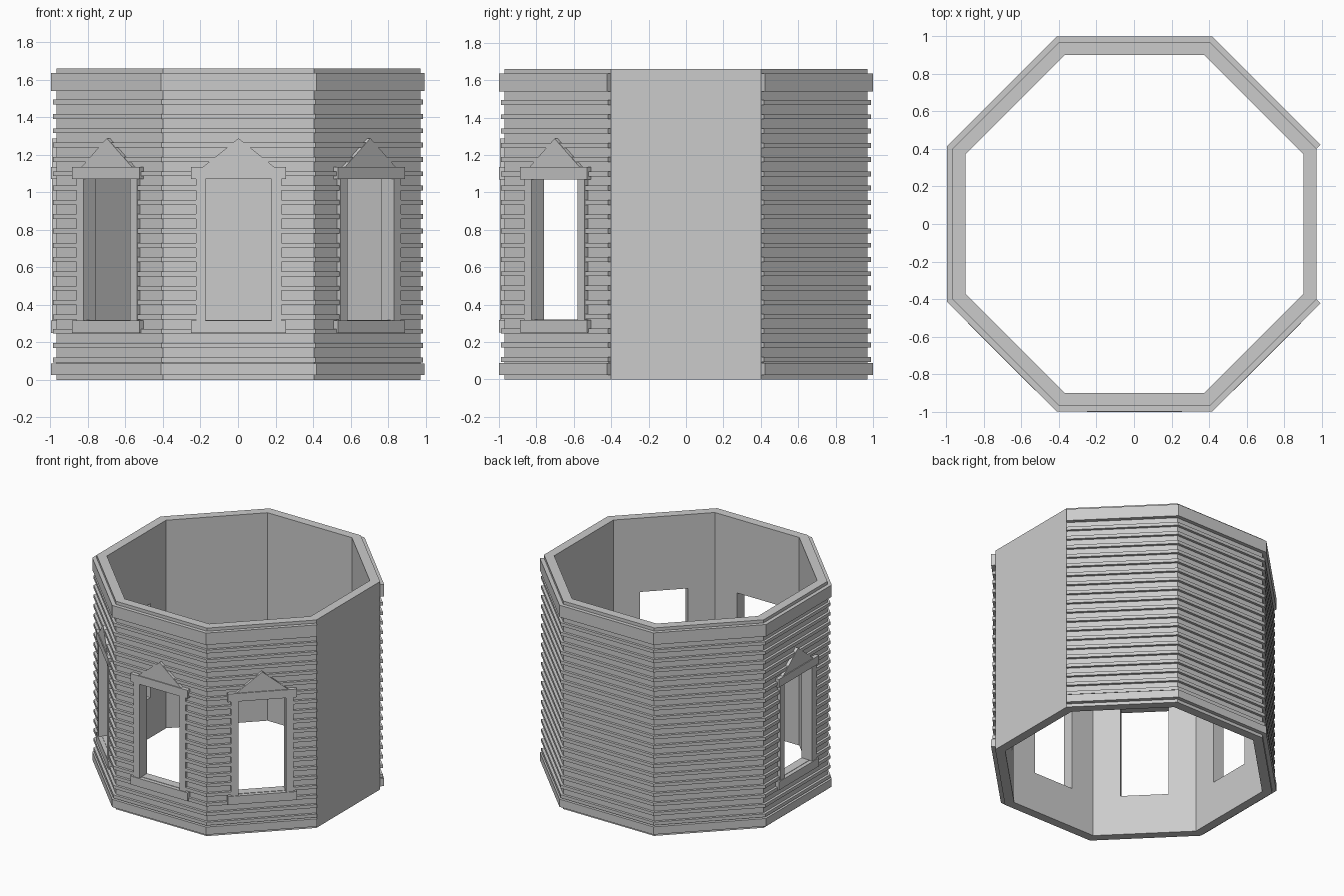
import bpy, bmesh
from math import radians, tan, cos, sin, pi
from mathutils import Vector

cube = bpy.data.objects.get("Cube")
if cube:
    bpy.data.objects.remove(cube, do_unlink=True)

grey = bpy.data.materials.new("light_grey")
grey.use_nodes = True
grey.diffuse_color = (0.6, 0.6, 0.6, 1)
grey.node_tree.nodes["Principled BSDF"].inputs["Base Color"].default_value = (0.6, 0.6, 0.6, 1)

T = tan(pi / 8)                 # half side length per unit of apothem
HEIGHT, INNER, WALL = 1.66, 0.90, 0.97
SHIFT = 0.003
PLAIN = 0                       # the undecorated side
SIDED = range(45, 360, 45)
WINDOWS = {180: "right", 225: "front_right", 270: "front", 315: "front_left"}


def place(angle, u, d, z):
    """Point at u along a side, d out from the axis and height z."""
    a = radians(angle)
    return Vector((d * cos(a) - u * sin(a) + SHIFT, d * sin(a) + u * cos(a), z))


def make_object(name, bm):
    bmesh.ops.recalc_face_normals(bm, faces=bm.faces)
    mesh = bpy.data.meshes.new(name)
    bm.to_mesh(mesh)
    bm.free()
    mesh.materials.append(grey)
    obj = bpy.data.objects.new(name, mesh)
    bpy.context.scene.collection.objects.link(obj)
    return obj


def prism(bm, bottom, top):
    """Closed solid between two matching loops of points."""
    a = [bm.verts.new(p) for p in bottom]
    b = [bm.verts.new(p) for p in top]
    bm.faces.new(a)
    bm.faces.new(b)
    for i in range(len(a)):
        j = (i + 1) % len(a)
        bm.faces.new((a[i], a[j], b[j], b[i]))


def panel(bm, angle, outline, d0, d1):
    """Flat plate with a (u, z) outline, from depth d0 to d1."""
    prism(bm, *[[place(angle, u, d, z) for u, z in outline] for d in (d0, d1)])


def rect(u0, u1, z0, z1):
    return [(u0, z0), (u1, z0), (u1, z1), (u0, z1)]


def board(bm, angle, z0, z1, d, gap=0):
    """Siding board, mitred at corners, square beside the plain side."""
    def end(sign):
        square = (angle + sign * 45) % 360 == PLAIN
        return sign * WALL * T, sign * (WALL if square else d) * T
    (li, lo), (ri, ro) = end(-1), end(1)
    spans = [(li, lo, -gap, -gap), (gap, gap, ri, ro)] if gap else [(li, lo, ri, ro)]
    for l_in, l_out, r_in, r_out in spans:
        loop = [(l_in, WALL), (l_out, d), (r_out, d), (r_in, WALL)]
        prism(bm, *[[place(angle, u, e, z) for u, e in loop] for z in (z0, z1)])


# Hollow octagonal wall
bm = bmesh.new()
rings = [[bm.verts.new(place(45 * i, d * T, d, z)) for i in range(8)]
         for d, z in ((INNER, 0), (WALL, 0), (WALL, HEIGHT), (INNER, HEIGHT))]
for r in range(4):
    a, b = rings[r], rings[(r + 1) % 4]
    for i in range(8):
        j = (i + 1) % 8
        bm.faces.new((a[i], a[j], b[j], b[i]))
wall = make_object("wall", bm)

# Window openings cut through the wall
bm = bmesh.new()
for angle in WINDOWS:
    panel(bm, angle, rect(-0.175, 0.175, 0.32, 1.07), 0.85, 1.05)
cutter = make_object("window_cutter", bm)
cutter.hide_render = True
cut = wall.modifiers.new("openings", 'BOOLEAN')
cut.operation = 'DIFFERENCE'
cut.solver = 'EXACT'
cut.object = cutter
bpy.context.view_layer.objects.active = wall
bpy.ops.object.modifier_apply(modifier=cut.name)
bpy.data.objects.remove(cutter, do_unlink=True)

# Base and top bands
for name, z0, z1 in (("base_band", 0.025, 0.087), ("top_band", 1.54, 1.635)):
    bm = bmesh.new()
    for angle in SIDED:
        board(bm, angle, z0, z1, 1.0)
    make_object(name, bm)

# Siding strips, interrupted at the windows
bm = bmesh.new()
for angle in SIDED:
    for i in range(19):
        z = 0.107 + i * 0.0763
        at_window = angle in WINDOWS and 0.27 < z < 1.12
        board(bm, angle, z - 0.013, z + 0.013, 0.99, 0.2 if at_window else 0)
make_object("siding_strips", bm)

# Window surrounds: sill, jambs, header and pediment
for angle, side in WINDOWS.items():
    bm = bmesh.new()
    panel(bm, angle, rect(-0.253, 0.253, 0.25, 0.317), WALL, 1.001)
    panel(bm, angle, rect(-0.253, 0.253, 1.07, 1.135), WALL, 1.001)
    for s in (-1, 1):
        panel(bm, angle, rect(s * 0.175, s * 0.228, 0.317, 1.07), WALL, 0.995)
    panel(bm, angle, [(-0.19, 1.135), (0.19, 1.135), (0, 1.288)], WALL, 0.994)
    make_object(side + "_window_surround", bm)
